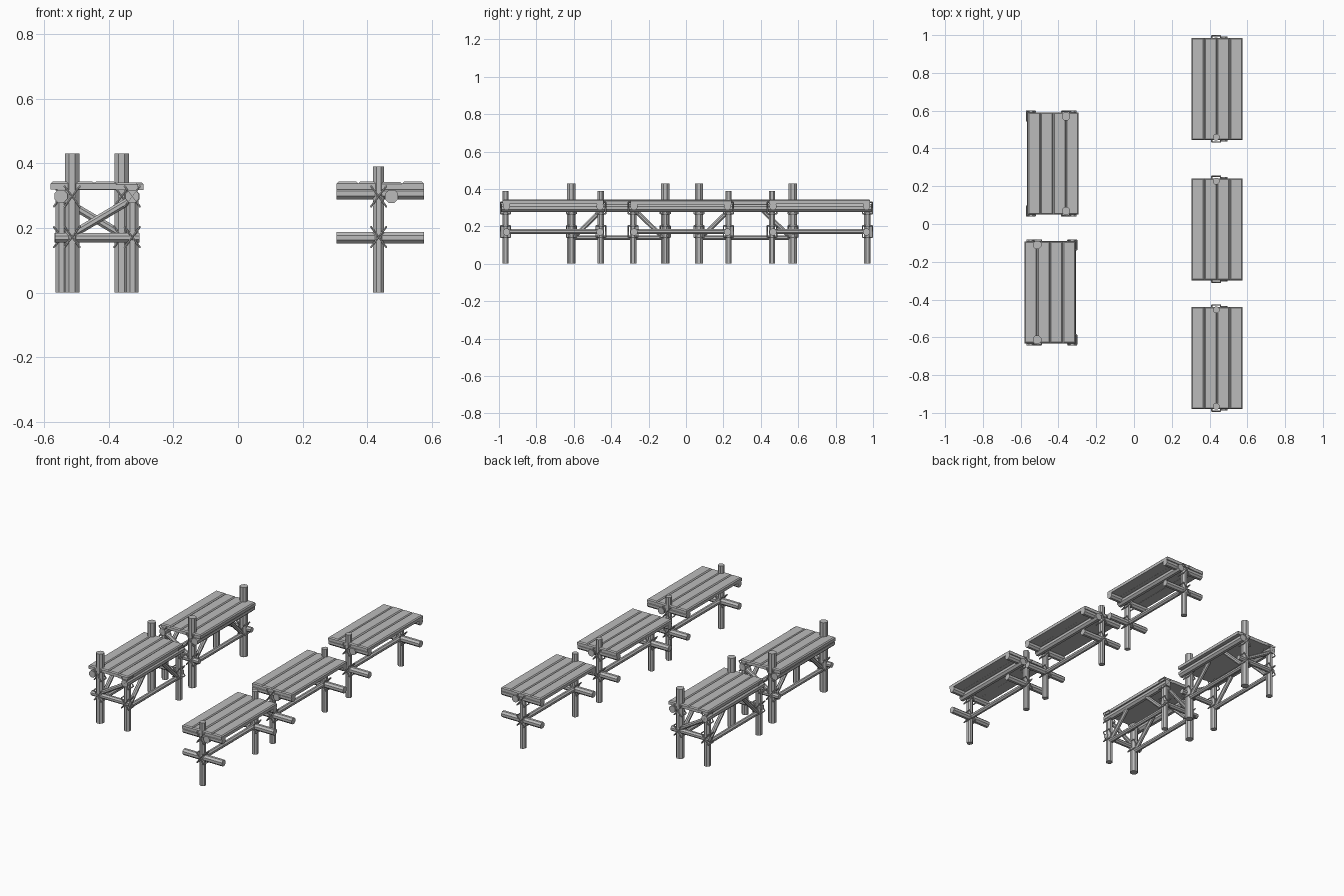
import bpy, bmesh, math, random
from mathutils import Vector, Matrix

random.seed(4)
cube = bpy.data.objects.get("Cube")
if cube:
    bpy.data.objects.remove(cube)

GREY = (0.5, 0.5, 0.5, 1)
wood = bpy.data.materials.new("weathered grey wood")
wood.use_nodes = True
wood.diffuse_color = GREY
wood.node_tree.nodes["Principled BSDF"].inputs["Base Color"].default_value = GREY


def finish(bm, name, place):
    bmesh.ops.recalc_face_normals(bm, faces=bm.faces)
    mesh = bpy.data.meshes.new(name)
    bm.to_mesh(mesh)
    bm.free()
    mesh.materials.append(wood)
    ob = bpy.data.objects.new(name, mesh)
    ob.matrix_world = place
    bpy.context.collection.objects.link(ob)
    return ob


def add_pole(bm, start, end, radius, sides=8):
    start, end = Vector(start), Vector(end)
    span = end - start
    turn = span.to_track_quat('Z', 'Y').to_matrix().to_4x4()
    matrix = Matrix.Translation((start + end) / 2) @ turn @ Matrix.Rotation(math.pi / sides, 4, 'Z')
    bmesh.ops.create_cone(bm, cap_ends=True, segments=sides, radius1=radius,
                          radius2=radius, depth=span.length, matrix=matrix)


def pole(name, place, start, end, radius):
    bm = bmesh.new()
    add_pole(bm, start, end, radius)
    finish(bm, name, place)


def lashing(name, place, x, y, z, reach=0.031, depth=0.026):
    # two crossed loops of cord around a joint
    bm = bmesh.new()
    for side in (-1, 1):
        corners = [(x - reach * 0.75, y - depth, z - side * reach),
                   (x + reach * 0.75, y - depth, z + side * reach),
                   (x + reach * 0.75, y + depth, z + side * reach),
                   (x - reach * 0.75, y + depth, z - side * reach)]
        for i, corner in enumerate(corners):
            add_pole(bm, corner, corners[(i + 1) % 4], 0.0035, 6)
    finish(bm, name, place)


def deck(place, half_width, half_length):
    # four chamfered planks laid side by side
    width = half_width / 2
    for i in range(4):
        bm = bmesh.new()
        bmesh.ops.create_cube(bm, size=1)
        drop = random.uniform(0, 0.003)
        for v in bm.verts:
            v.co.x = -half_width + width * (i + 0.5) + v.co.x * width
            v.co.y *= 2 * half_length
            v.co.z = 0.332 - drop + v.co.z * 0.024
        top = [e for e in bm.edges if all(v.co.z > 0.33 for v in e.verts)]
        bmesh.ops.bevel(bm, geom=top, offset=0.006, segments=1, affect='EDGES')
        finish(bm, "deck_plank", place)


def single_post_table(y, front_height, back_height):
    place = Matrix.Translation((0.44, y, 0))
    deck(place, 0.135, 0.27)
    post_x = -0.005
    for side, height in ((-1, front_height), (1, back_height)):
        end = side * 0.255
        inner = side * 0.25
        pole("post", place, (post_x, end, 0), (post_x, end, height), 0.0185)
        pole("lower_crossbar", place, (-0.135, inner, 0.17), (0.135, inner, 0.17), 0.02)
        pole("upper_crossbar", place, (-0.135, inner, 0.307), (0.135, inner, 0.307), 0.02)
        lashing("lower_lashing", place, post_x, end, 0.172)
        lashing("upper_lashing", place, post_x, end, 0.298)
    pole("lower_rail", place, (post_x, -0.255, 0.172), (post_x, 0.255, 0.172), 0.015)
    pole("deck_beam", place, (0.035, -0.277, 0.298), (0.035, 0.277, 0.298), 0.022)


def trestle_table(x, y, angle):
    place = Matrix.Translation((x, y, 0)) @ Matrix.Rotation(angle, 4, 'Z')
    deck(place, 0.135, 0.27)
    tall, short = -0.068, 0.118
    for post_x, beam_x, height, radius in ((tall, -0.103, 0.43, 0.024), (short, short, 0.3, 0.02)):
        pole("deck_beam", place, (beam_x, -0.28, 0.298), (beam_x, 0.28, 0.298), 0.022)
        pole("lower_rail", place, (post_x, -0.25, 0.139), (post_x, 0.25, 0.139), 0.014)
        for side in (-1, 1):
            end = side * 0.251
            pole("post", place, (post_x, end, 0), (post_x, end, height), radius)
            pole("side_brace", place, (post_x, side * 0.24, 0.14), (post_x, side * 0.07, 0.305), 0.013)
            lashing("lower_lashing", place, post_x, end, 0.172)
            lashing("upper_lashing", place, post_x, end, 0.298)
    for side in (-1, 1):
        end = side * 0.256
        pole("end_rail", place, (-0.12, end, 0.17), (0.14, end, 0.17), 0.016)
        pole("end_brace", place, (tall, end, 0.18), (short, end, 0.29), 0.013)


# right-hand row of single-post tables
single_post_table(-0.71, 0.39, 0.39)
single_post_table(-0.028, 0.3, 0.39)
single_post_table(0.715, 0.39, 0.3)

# pair of trestle tables, one turned around
trestle_table(-0.445, -0.362, 0)
trestle_table(-0.428, 0.32, math.pi)
